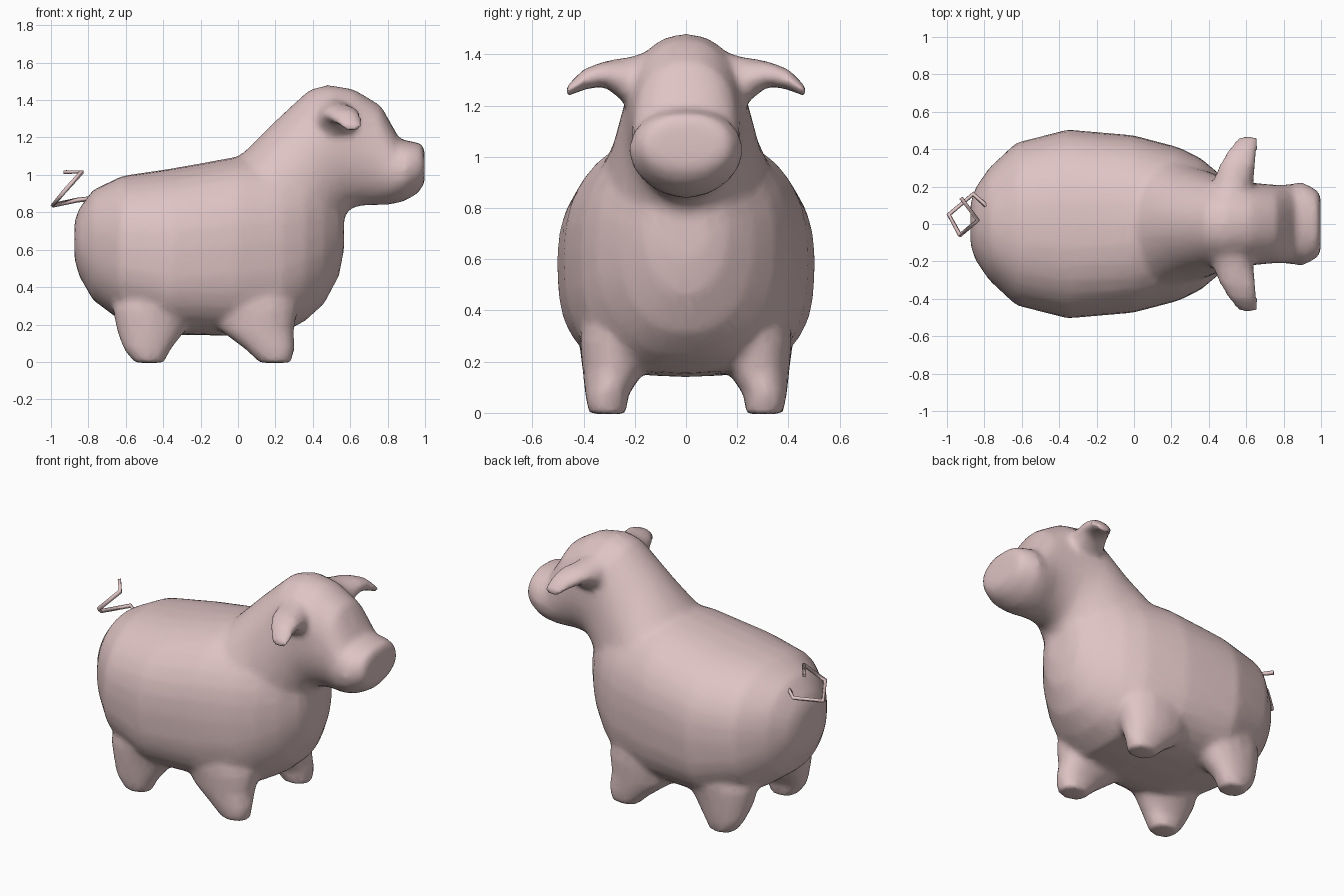
import bpy, bmesh, math
from mathutils import Vector

if "Cube" in bpy.data.objects:
    bpy.data.objects.remove(bpy.data.objects["Cube"])

pink = bpy.data.materials.new("soft pink")
pink.diffuse_color = (0.74, 0.55, 0.55, 1)
pink.use_nodes = True
pink.node_tree.nodes["Principled BSDF"].inputs["Base Color"].default_value = pink.diffuse_color


def ring(center, u, v, top=2.0, low=2.0, n=32):
    """Superellipse cross-section spanned by half-axes u and v, with its own
    squareness for the +v half (top) and the -v half (low)."""
    pts = []
    for i in range(n):
        a = 2 * math.pi * i / n
        c, s = math.cos(a), math.sin(a)
        power = top if s >= 0 else low
        c = math.copysign(abs(c) ** (2 / power), c)
        s = math.copysign(abs(s) ** (2 / power), s)
        pts.append(Vector(center) + Vector(u) * c + Vector(v) * s)
    return pts


def loft(bm, rings):
    """Skin consecutive rings and close both ends."""
    loops = [[bm.verts.new(p) for p in r] for r in rings]
    n = len(loops[0])
    faces = [bm.faces.new(loops[0][::-1]), bm.faces.new(loops[-1])]
    for a, b in zip(loops, loops[1:]):
        for i in range(n):
            j = (i + 1) % n
            faces.append(bm.faces.new((a[i], a[j], b[j], b[i])))
    bmesh.ops.recalc_face_normals(bm, faces=faces)


def spine_loft(bm, sections):
    """Sections: (top x, top z, bottom x, bottom z, half width, top/low squareness)."""
    rings = []
    for tx, tz, bx, bz, w, top, low in sections:
        mid = ((tx + bx) / 2, 0, (tz + bz) / 2)
        rings.append(ring(mid, (0, w, 0), ((tx - bx) / 2, 0, (tz - bz) / 2), top, low))
    loft(bm, rings)


def make_object(name, bm):
    mesh = bpy.data.meshes.new(name)
    bm.to_mesh(mesh)
    bm.free()
    mesh.materials.append(pink)
    for p in mesh.polygons:
        p.use_smooth = True
    ob = bpy.data.objects.new(name, mesh)
    bpy.context.collection.objects.link(ob)
    return ob


bm = bmesh.new()

# Barrel of the body, rump to chest
spine_loft(bm, [
    (-0.875, 0.75, -0.875, 0.55, 0.11, 2, 2),
    (-0.85, 0.82, -0.85, 0.46, 0.19, 2.1, 2.1),
    (-0.775, 0.92, -0.775, 0.33, 0.30, 2.2, 2.3),
    (-0.62, 0.995, -0.64, 0.23, 0.435, 2.3, 2.6),
    (-0.35, 1.035, -0.36, 0.145, 0.505, 2.35, 2.9),
    (0.01, 1.10, -0.02, 0.14, 0.475, 2.3, 2.9),
    (0.24, 1.10, 0.24, 0.155, 0.41, 2.3, 2.7),
    (0.36, 1.08, 0.36, 0.22, 0.35, 2.3, 2.4),
    (0.46, 1.04, 0.46, 0.31, 0.265, 2.2, 2.2),
    (0.54, 0.94, 0.54, 0.46, 0.165, 2.1, 2),
    (0.567, 0.84, 0.567, 0.60, 0.09, 2, 2)])

# Neck, head and snout
spine_loft(bm, [
    (-0.10, 1.06, 0.18, 0.40, 0.41, 2.1, 2.1),
    (0.02, 1.11, 0.34, 0.42, 0.385, 2, 2.1),
    (0.19, 1.28, 0.45, 0.56, 0.305, 2, 2.1),
    (0.38, 1.455, 0.56, 0.76, 0.25, 2.1, 2.1),
    (0.48, 1.482, 0.60, 0.82, 0.235, 2.2, 2.1),
    (0.62, 1.458, 0.66, 0.835, 0.22, 2.2, 2.1),
    (0.765, 1.37, 0.72, 0.84, 0.21, 2.2, 2.1),
    (0.865, 1.19, 0.80, 0.84, 0.212, 2.3, 2),
    (0.91, 1.182, 0.88, 0.855, 0.225, 2.3, 1.9),
    (0.98, 1.17, 0.955, 0.895, 0.19, 2.2, 1.9),
    (0.998, 1.14, 0.998, 0.95, 0.165, 2.1, 1.9)])

for side in (1, -1):
    # Drooping ears, broad at the base
    loft(bm, [ring((x, side * y, z), (rx, 0, 0), (0, 0, rz), n=12)
              for x, y, z, rx, rz in [
                  (0.50, 0.12, 1.29, 0.12, 0.13),
                  (0.53, 0.23, 1.295, 0.11, 0.095),
                  (0.555, 0.32, 1.325, 0.10, 0.05),
                  (0.583, 0.40, 1.302, 0.082, 0.042),
                  (0.612, 0.472, 1.25, 0.052, 0.022)]])
    # Stubby legs flaring into the body: (x, y, z, half length, half width)
    for leg in (
        [(-0.475, 0.305, -0.005, 0.08, 0.075), (-0.485, 0.31, 0.07, 0.13, 0.085),
         (-0.465, 0.28, 0.17, 0.185, 0.125), (-0.44, 0.27, 0.28, 0.23, 0.15),
         (-0.40, 0.24, 0.42, 0.23, 0.16)],
        [(0.20, 0.305, -0.005, 0.085, 0.075), (0.17, 0.31, 0.07, 0.135, 0.085),
         (0.10, 0.28, 0.17, 0.20, 0.125), (0.09, 0.265, 0.28, 0.23, 0.15),
         (0.07, 0.24, 0.42, 0.23, 0.16)],
    ):
        loft(bm, [ring((x, side * y, z), (rx, 0, 0), (0, ry, 0), 2.2, 2.2, 16)
                  for x, y, z, rx, ry in leg])

# Fuse the parts into one soft skin, then reduce it
pig = make_object("body", bm)
remesh = pig.modifiers.new("fuse", 'REMESH')
remesh.mode = 'VOXEL'
remesh.voxel_size = 0.02
remesh.use_smooth_shade = True
soften = pig.modifiers.new("soften", 'SMOOTH')
soften.factor = 0.5
soften.iterations = 9
reduce = pig.modifiers.new("reduce", 'DECIMATE')
reduce.ratio = 0.25

# Eyes
for side, label in ((1, "left"), (-1, "right")):
    bm = bmesh.new()
    bmesh.ops.create_uvsphere(bm, u_segments=10, v_segments=6, radius=0.02)
    bmesh.ops.translate(bm, verts=bm.verts, vec=(0.755, side * 0.138, 1.267))
    make_object(label + "_eye", bm)

# Curly tail made of straight, thin segments
curve = bpy.data.curves.new("tail", 'CURVE')
curve.dimensions = '3D'
curve.bevel_depth = 0.013
curve.bevel_resolution = 0
curve.use_fill_caps = True
path = [(-0.77, 0.08, 0.875), (-0.86, 0.16, 0.865), (-0.99, 0.05, 0.838),
        (-0.93, -0.06, 0.91), (-0.835, 0.02, 1.015), (-0.925, 0.14, 1.015)]
spline = curve.splines.new('POLY')
spline.points.add(len(path) - 1)
for point, co in zip(spline.points, path):
    point.co = (*co, 1)
curve.materials.append(pink)
tail = bpy.data.objects.new("tail", curve)
bpy.context.collection.objects.link(tail)
